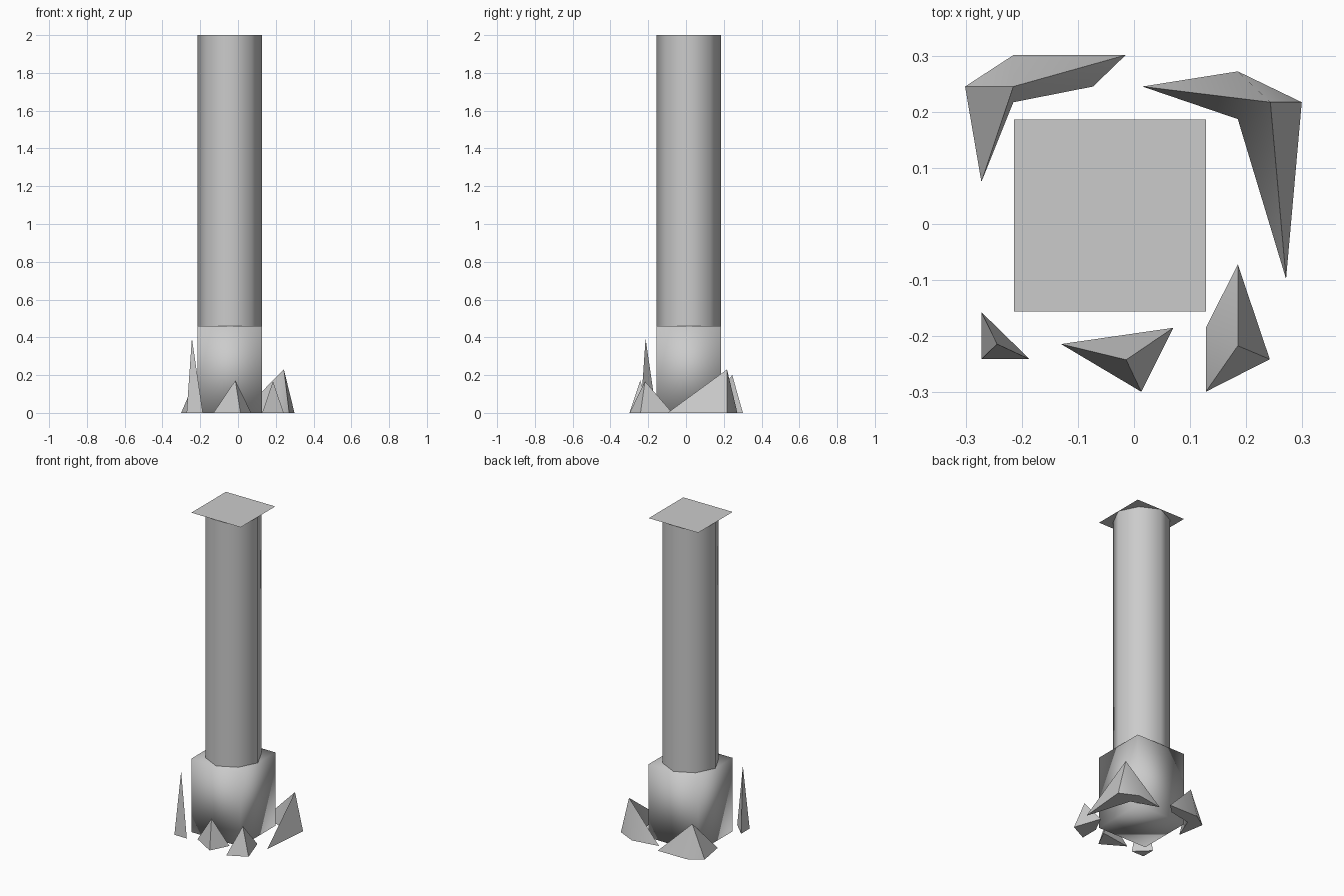
import bpy
from math import radians

if "Cube" in bpy.data.objects:
    bpy.data.objects.remove(bpy.data.objects["Cube"])

CX, CY, HALF = -0.043, 0.015, 0.171
BASE_TOP, HEIGHT = 0.46, 2.0


def make(name, verts, faces, angle):
    mesh = bpy.data.meshes.new(name)
    mesh.from_pydata(verts, [], faces)
    mesh.update()
    obj = bpy.data.objects.new(name, mesh)
    bpy.context.collection.objects.link(obj)
    bpy.ops.object.select_all(action='DESELECT')
    obj.select_set(True)
    bpy.context.view_layer.objects.active = obj
    if angle is None:
        bpy.ops.object.shade_smooth()
    elif angle:
        bpy.ops.object.shade_smooth_by_angle(angle=radians(angle))
    return obj


def prism(name, outline, z0, z1, caps, angle):
    n = len(outline)
    verts = [(CX + x, CY + y, z) for z in (z0, z1) for x, y in outline]
    faces = [(i, (i + 1) % n, n + (i + 1) % n, n + i) for i in range(n)]
    if caps:
        faces += [tuple(reversed(range(n))), tuple(range(n, 2 * n))]
    return make(name, verts, faces, angle)


def rock(name, apex, outline):
    # Fan of faces from a ground outline (counter-clockwise) to one peak
    n = len(outline)
    verts = [(x, y, 0) for x, y in outline] + [apex]
    faces = [(i, (i + 1) % n, n) for i in range(n)]
    faces.append(tuple(reversed(range(n))))
    return make(name, verts, faces, 60)


# Square base block
h = HALF
square = [(-h, -h), (h, -h), (h, h), (-h, h)]
prism("base_block", square, 0, BASE_TOP, True, None)

# Eight-sided shaft touching the middle of each base side
d = HALF * 0.667
octagon = [(h, 0), (d, d), (0, h), (-d, d), (-h, 0), (-d, -d), (0, -h), (d, -d)]
prism("shaft", octagon, BASE_TOP, HEIGHT, False, 60)

# Thin square cap sheet
make("top_sheet", [(CX + x, CY + y, HEIGHT) for x, y in square], [(0, 1, 2, 3)], 0)

# Jagged rocks around the foot
rock("rock_back_left", (-0.215, 0.245, 0.2),
     [(-0.301, 0.245), (-0.272, 0.075), (-0.215, 0.217),
      (-0.073, 0.245), (-0.015, 0.301), (-0.215, 0.301)])
rock("rock_back_right", (0.243, 0.217, 0.23),
     [(0.015, 0.245), (0.185, 0.187), (0.271, -0.098),
      (0.299, 0.217), (0.185, 0.272)])
rock("rock_front_right", (0.185, -0.217, 0.167),
     [(0.128, -0.299), (0.242, -0.241), (0.185, -0.072), (0.128, -0.185)])
rock("rock_front", (-0.014, -0.242, 0.172),
     [(-0.13, -0.214), (0.013, -0.299), (0.07, -0.185)])
rock("rock_front_left", (-0.244, -0.214, 0.395),
     [(-0.272, -0.241), (-0.186, -0.241), (-0.272, -0.157)])
